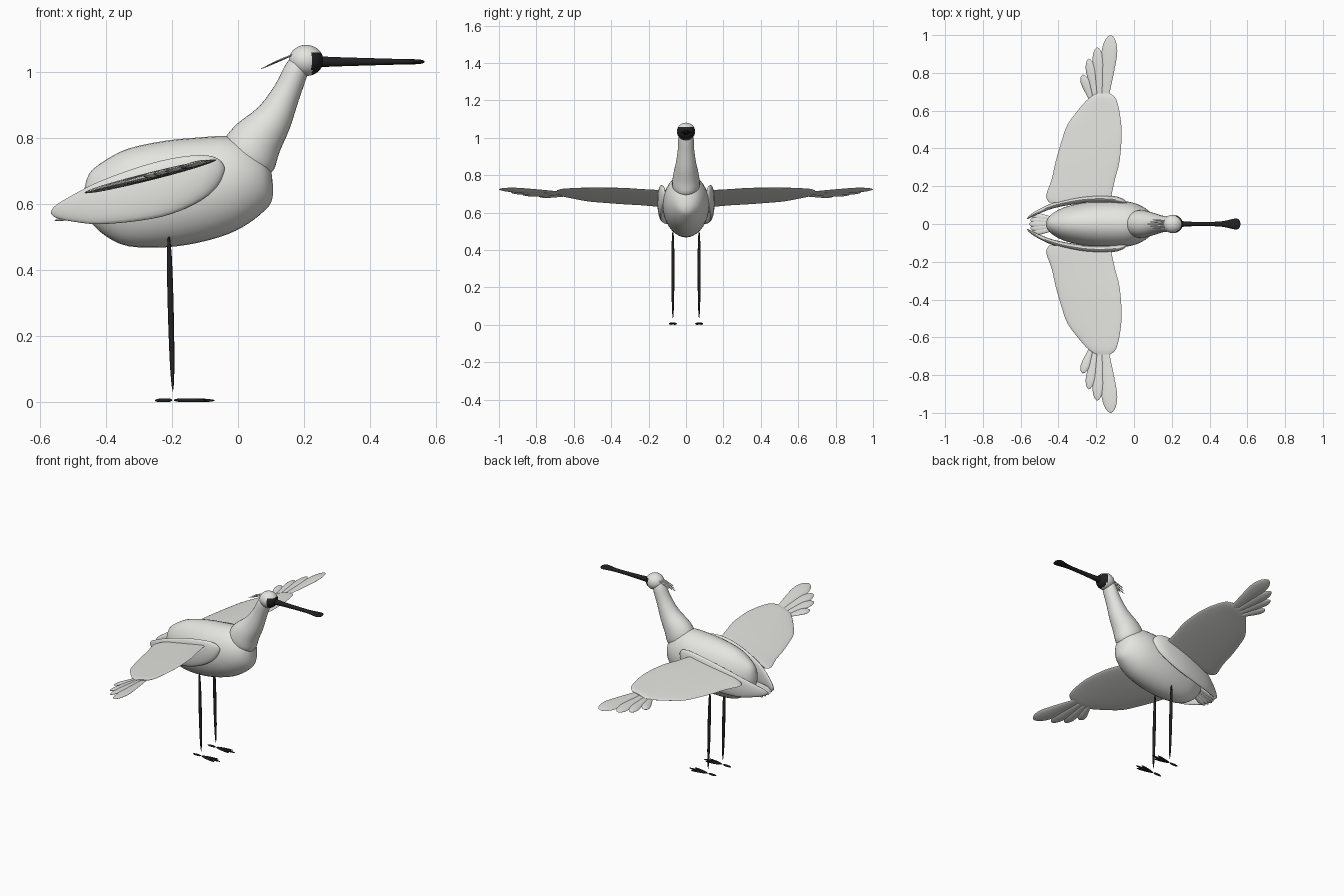
import bpy, bmesh, math
from mathutils import Vector, Matrix

if "Cube" in bpy.data.objects:
    bpy.data.objects.remove(bpy.data.objects["Cube"])


def material(name, rgb):
    m = bpy.data.materials.new(name)
    m.use_nodes = True
    m.diffuse_color = (*rgb, 1)
    bsdf = m.node_tree.nodes["Principled BSDF"]
    bsdf.inputs["Base Color"].default_value = (*rgb, 1)
    bsdf.inputs["Roughness"].default_value = 0.8
    return m


WHITE = material("plumage white", (0.78, 0.78, 0.75))
BLACK = material("bill black", (0.015, 0.015, 0.017))
X, Y, Z = Vector((1, 0, 0)), Vector((0, 1, 0)), Vector((0, 0, 1))


def finish(name, bm, *mats):
    bmesh.ops.recalc_face_normals(bm, faces=bm.faces)
    me = bpy.data.meshes.new(name)
    bm.to_mesh(me)
    bm.free()
    for m in mats:
        me.materials.append(m)
    ob = bpy.data.objects.new(name, me)
    bpy.context.collection.objects.link(ob)
    bpy.ops.object.select_all(action="DESELECT")
    ob.select_set(True)
    bpy.context.view_layer.objects.active = ob
    bpy.ops.object.shade_smooth_by_angle(angle=math.radians(50))
    return ob


def smooth(rows, steps):
    """Catmull-Rom through the rows, so a few stations give a soft outline."""
    rows = [Vector(r) for r in rows]
    out = []
    for i in range(len(rows) - 1):
        a, b, c, d = rows[max(i - 1, 0)], rows[i], rows[i + 1], rows[min(i + 2, len(rows) - 1)]
        for k in range(steps):
            t = k / steps
            out.append(b + (c - a) * (t / 2) + (a * 2 - b * 5 + c * 4 - d) * (t * t / 2)
                       + (b * 3 - a - c * 3 + d) * (t ** 3 / 2))
    return out + [rows[-1]]


def loft(name, rows, u, v, mat, sides=24, steps=3):
    """Elliptical rings; each row is x, y, z, radius along u, radius along v."""
    bm = bmesh.new()
    rings = []
    for r in smooth(rows, steps):
        ring = []
        for k in range(sides):
            a = math.tau * k / sides
            p = Vector(r[:3]) + u * (abs(r[3]) * math.cos(a)) + v * (abs(r[4]) * math.sin(a))
            ring.append(bm.verts.new(p))
        rings.append(ring)
    for a, b in zip(rings, rings[1:]):
        for k in range(sides):
            j = (k + 1) % sides
            bm.faces.new((a[k], a[j], b[j], b[k]))
    bm.faces.new(rings[0])
    bm.faces.new(rings[-1])
    return finish(name, bm, mat)


SPINDLE = [(0, .35), (.12, .8), (.4, 1), (.75, .85), (.93, .5), (1, .05)]
FEATHER = [(0, .3), (.3, .65), (.7, 1), (.88, .8), (.97, .4), (1, .05)]


def spindle(name, p, q, w, t, mat, profile=SPINDLE, side=Y, sides=12):
    p, q = Vector(p), Vector(q)
    d = (q - p).normalized()
    u = (side - d * side.dot(d)).normalized()
    rows = [(*p.lerp(q, f), w * r, t * r) for f, r in profile]
    return loft(name, rows, u, d.cross(u), mat, sides)


# Body: x, centre z, half width, half height
body = [(-.466, .62, .008, .015), (-.45, .622, .04, .07), (-.40, .618, .075, .115),
        (-.33, .62, .10, .148), (-.22, .63, .12, .161), (-.12, .642, .125, .159),
        (-.03, .657, .118, .148), (.03, .663, .10, .123), (.075, .665, .072, .09),
        (.098, .655, .04, .055), (.106, .64, .008, .012)]
loft("body", [(x, 0, z, w, h) for x, z, w, h in body], Y, Z, WHITE, 36)

# Neck: x, z, half width, half depth
neck = [(.02, .73, .07, .08), (.037, .755, .074, .088), (.062, .80, .069, .077),
        (.11, .862, .055, .057), (.148, .937, .044, .043), (.175, 1.0, .041, .038),
        (.195, 1.04, .033, .028)]
loft("neck", [(x, 0, z, w, h) for x, z, w, h in neck], Y, Vector((-.82, 0, .57)), WHITE, 28)

# Head with a bare black face
bm = bmesh.new()
bmesh.ops.create_uvsphere(bm, u_segments=36, v_segments=24, radius=1,
                          matrix=Matrix.Translation((.206, 0, 1.034)) @ Matrix.Diagonal((.052, .049, .047, 1)))
for f in bm.faces:
    c = f.calc_center_median()
    f.material_index = int(c.x > .224 and c.z < 1.056)
finish("head", bm, WHITE, BLACK)

# Bill widening to a flat spoon: x, half width, half height
bill = [(.235, .017, .017), (.30, .012, .014), (.40, .011, .011), (.47, .015, .009),
        (.52, .026, .008), (.545, .029, .007), (.558, .02, .005), (.564, .004, .002)]
loft("bill", [(x, 0, 1.03, w, h) for x, w, h in bill], Y, Z, BLACK, 20)

# Crest plumes
for i in range(-2, 3):
    spindle("crest_plume", (.175, i * .008, 1.055), (.068 + abs(i) * .015, i * .011, 1.008 + abs(i) * .008),
            .004, .0025, WHITE, sides=8)

# Tail fan
for i in range(-2, 3):
    spindle("tail_feather", (-.41, i * .012, .60), (-.555 + abs(i) * .006, i * .022, .549),
            .019, .007, WHITE, FEATHER)


def wing_z(x):
    return .735 + (x + .06) * .25


# Folded cover: x, y, bottom z, top z, half thickness
cover = [(-.566, .028, .572, .578, .003), (-.55, .04, .558, .597, .008), (-.50, .068, .547, .627, .012),
         (-.42, .10, .539, .668, .015), (-.30, .125, .549, .712, .018), (-.20, .134, .57, .738, .019),
         (-.11, .131, .612, .748, .018), (-.06, .121, .657, .737, .013), (-.041, .115, .70, .713, .004)]
# Open wing: y, trailing x, leading x, half thickness
wing = [(.115, -.45, -.13, .011), (.15, -.465, -.12, .012), (.24, -.435, -.10, .012),
        (.33, -.415, -.077, .012), (.45, -.38, -.066, .011), (.53, -.35, -.068, .010),
        (.61, -.29, -.08, .009), (.665, -.24, -.097, .008), (.69, -.20, -.125, .004)]
# Flight feathers: root x, tip x, tip y, half width
primaries = [(-.155, -.122, 1.0, .043), (-.18, -.195, .935, .030),
             (-.20, -.24, .875, .026), (-.22, -.273, .79, .024)]
chord = Vector((.97, 0, .2425))

for s, side in ((1, "left"), (-1, "right")):
    loft(side + "_folded_cover", [(x, s * y, (a + b) / 2, t, (b - a) / 2) for x, y, a, b, t in cover],
         Y, Z, WHITE, 24)
    loft(side + "_wing", [((a + b) / 2, s * y, wing_z((a + b) / 2), (b - a) / 1.94, t)
                          for y, a, b, t in wing], chord, Vector((-.2425, 0, .97)), WHITE, 28)
    for x0, x1, y1, w in primaries:
        spindle(side + "_flight_feather", (x0, s * .64, wing_z(x0) - .005), (x1, s * y1, wing_z(x1) + .006),
                w, .008, WHITE, FEATHER, chord)
    # Legs and toes
    y = s * .07
    spindle(side + "_leg", (-.209, y, .50), (-.197, y, .033), .008, .009, BLACK)
    for x, dy in ((-.07, 0), (-.095, .02), (-.095, -.02), (-.252, 0)):
        spindle(side + "_toe", (-.193 if x > -.2 else -.2, y, .007), (x, y + dy, .006),
                .006, .006, BLACK, sides=8)
